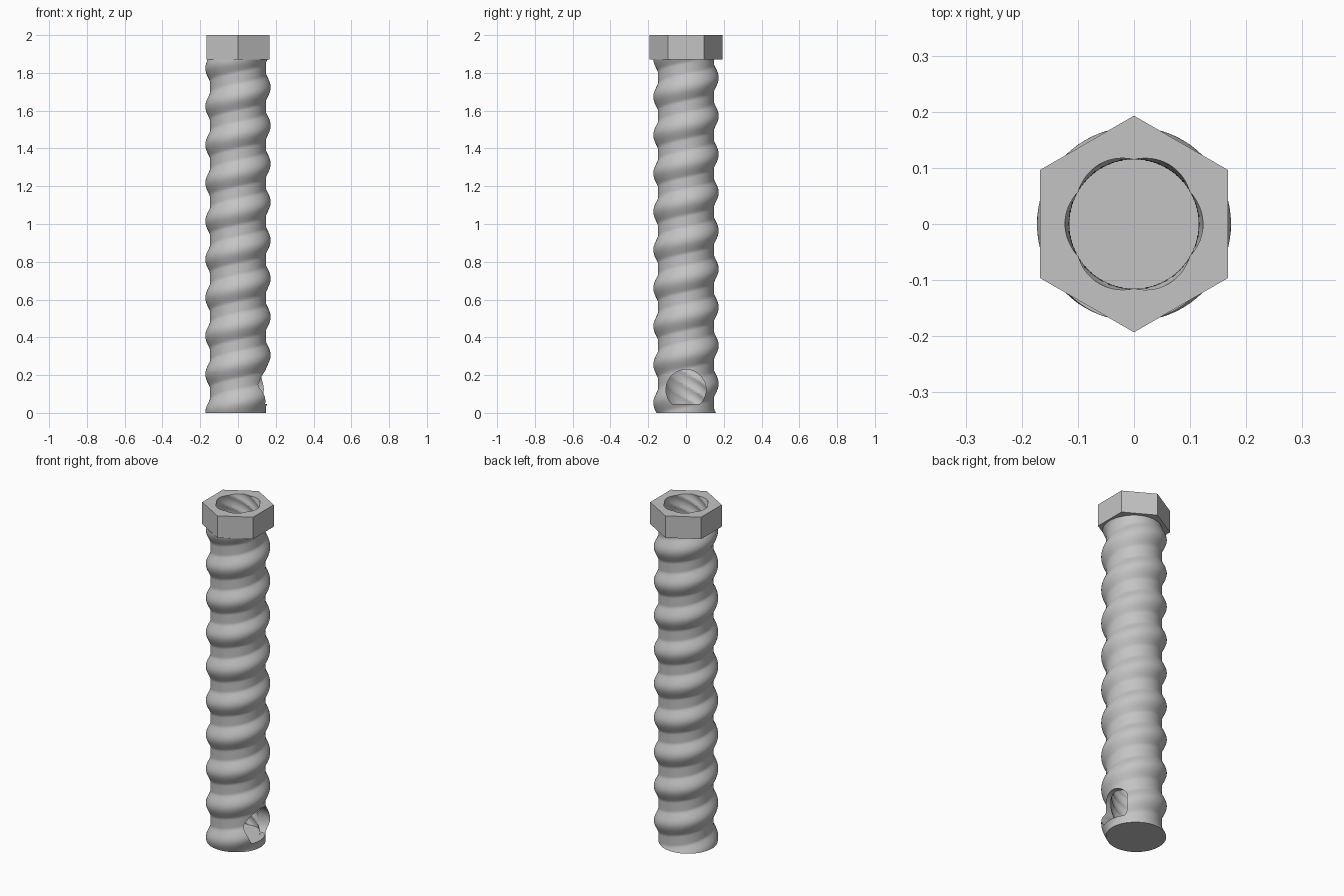
import bpy, bmesh
from math import pi, cos, sin, sqrt, radians

if "Cube" in bpy.data.objects:
    bpy.data.objects.remove(bpy.data.objects["Cube"], do_unlink=True)

CAP_BOTTOM, TOP, FLOOR = 1.87, 2.0, 0.047
RIDGE_PITCH, RIFLE_PITCH = 0.2025, 0.405

steel = bpy.data.materials.new("grey steel")
steel.use_nodes = True
steel.diffuse_color = (0.55, 0.55, 0.55, 1)
steel.node_tree.nodes["Principled BSDF"].inputs["Base Color"].default_value = (0.55, 0.55, 0.55, 1)


def finish(name, bm):
    bmesh.ops.recalc_face_normals(bm, faces=bm.faces)
    mesh = bpy.data.meshes.new(name)
    bm.to_mesh(mesh)
    bm.free()
    mesh.materials.append(steel)
    obj = bpy.data.objects.new(name, mesh)
    bpy.context.collection.objects.link(obj)
    return obj


def twisted_column(name, radius, pitch, start, z0, z1, sides, steps):
    """Closed column whose polar profile turns once per pitch."""
    bm = bmesh.new()
    rings = []
    for i in range(steps + 1):
        z = z0 + (z1 - z0) * i / steps
        turn = 2 * pi * (z - start) / pitch
        ring = []
        for k in range(sides):
            a = 2 * pi * k / sides
            r = radius(a - turn)
            ring.append(bm.verts.new((r * cos(a), r * sin(a), z)))
        rings.append(ring)
    for low, high in zip(rings, rings[1:]):
        for k in range(sides):
            n = (k + 1) % sides
            bm.faces.new((low[k], low[n], high[n], high[k]))
    bm.faces.new(rings[0][::-1])
    bm.faces.new(rings[-1])
    return finish(name, bm)


def ridge_radius(a):
    # Round core with one rounded helical ridge
    return max(0.148, 0.157 + 0.016 * cos(a))


def rifle_radius(a):
    # Six overlapping round lobes
    a = (a + pi / 6) % (pi / 3) - pi / 6
    return 0.042 * cos(a) + sqrt(0.081 ** 2 - (0.042 * sin(a)) ** 2)


def cut(obj, cutter):
    mod = obj.modifiers.new("cut", "BOOLEAN")
    mod.operation, mod.solver, mod.object = "DIFFERENCE", "EXACT", cutter
    bpy.ops.object.select_all(action="DESELECT")
    obj.select_set(True)
    bpy.context.view_layer.objects.active = obj
    bpy.ops.object.modifier_apply(modifier=mod.name)


# Ridged shaft
shaft = twisted_column("ridged_shaft", ridge_radius, RIDGE_PITCH, 0.306,
                       0, CAP_BOTTOM, 72, 240)

# Hexagonal head, corners towards front and back
bm = bmesh.new()
lower = [bm.verts.new((0.193 * sin(k * pi / 3), 0.193 * cos(k * pi / 3), CAP_BOTTOM)) for k in range(6)]
face = bm.faces.new(lower)
raised = bmesh.ops.extrude_face_region(bm, geom=[face], use_keep_orig=True)
for v in raised["geom"]:
    if isinstance(v, bmesh.types.BMVert):
        v.co.z = TOP
head = finish("hex_head", bm)

# Rifled bore cutter
bore = twisted_column("bore_cutter", rifle_radius, RIFLE_PITCH, TOP,
                      FLOOR, TOP + 0.03, 96, 200)

# Side window cutter: round, with a flat sill at the bore floor
bm = bmesh.new()
rims = []
for x in (0.02, 0.3):
    rims.append([bm.verts.new((x, 0.106 * cos(k * pi / 24),
                               0.123 + 0.106 * sin(k * pi / 24))) for k in range(48)])
for k in range(48):
    n = (k + 1) % 48
    bm.faces.new((rims[0][k], rims[0][n], rims[1][n], rims[1][k]))
for rim in rims:
    bm.faces.new(rim)
sill = bmesh.ops.bisect_plane(bm, geom=bm.verts[:] + bm.edges[:] + bm.faces[:],
                              plane_co=(0, 0, FLOOR + 0.001), plane_no=(0, 0, -1),
                              clear_outer=True)
bmesh.ops.holes_fill(bm, edges=[e for e in bm.edges if e.is_boundary])
window = finish("window_cutter", bm)

cut(shaft, bore)
cut(shaft, window)
cut(head, bore)

for part in (shaft, head):
    bpy.ops.object.select_all(action="DESELECT")
    part.select_set(True)
    bpy.context.view_layer.objects.active = part
    bpy.ops.object.shade_smooth_by_angle(angle=radians(30))

for cutter in (bore, window):
    bpy.data.objects.remove(cutter, do_unlink=True)
